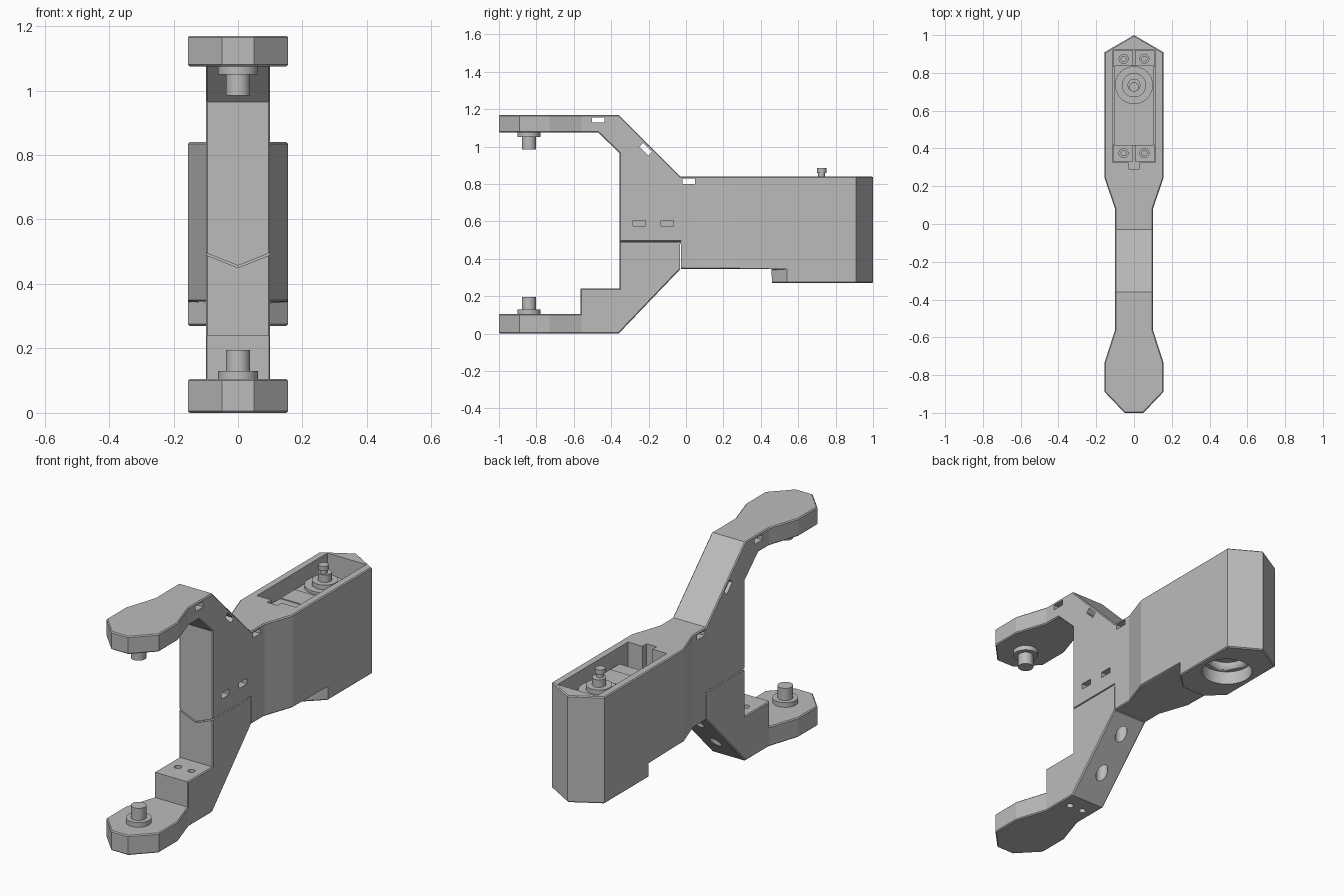
import bpy, bmesh, math
from mathutils import Vector, Matrix

cube = bpy.data.objects.get("Cube")
if cube:
    bpy.data.objects.remove(cube, do_unlink=True)

grey = bpy.data.materials.new("plain grey")
grey.use_nodes = True
GREY = (0.5, 0.5, 0.5, 1)
grey.diffuse_color = GREY
grey.node_tree.nodes["Principled BSDF"].inputs["Base Color"].default_value = GREY


def add(name, bm):
    bmesh.ops.recalc_face_normals(bm, faces=bm.faces)
    mesh = bpy.data.meshes.new(name)
    bm.to_mesh(mesh)
    bm.free()
    mesh.materials.append(grey)
    ob = bpy.data.objects.new(name, mesh)
    bpy.context.collection.objects.link(ob)
    return ob


def prism(name, pts, axis, lo, hi):
    """Extrude a flat outline along one axis."""
    place = {"x": lambda a, b, t: (t, a, b),
             "y": lambda a, b, t: (a, t, b),
             "z": lambda a, b, t: (a, b, t)}[axis]
    bm = bmesh.new()
    face = bm.faces.new([bm.verts.new(place(a, b, lo)) for a, b in pts])
    new = bmesh.ops.extrude_face_region(bm, geom=[face])["geom"]
    shift = Vector(place(0, 0, hi - lo))
    bmesh.ops.translate(bm, vec=shift, verts=[g for g in new if isinstance(g, bmesh.types.BMVert)])
    return add(name, bm)


def box(name, x0, x1, y0, y1, z0, z1):
    return prism(name, [(x0, y0), (x1, y0), (x1, y1), (x0, y1)], "z", z0, z1)


def rod(name, x, y, r, z0, z1, sides=32):
    bm = bmesh.new()
    bmesh.ops.create_cone(bm, cap_ends=True, segments=sides, radius1=r, radius2=r, depth=z1 - z0,
                          matrix=Matrix.Translation((x, y, (z0 + z1) / 2)))
    ob = add(name, bm)
    smooth(ob)
    return ob


def select(ob):
    bpy.ops.object.select_all(action="DESELECT")
    ob.select_set(True)
    bpy.context.view_layer.objects.active = ob


def smooth(ob):
    select(ob)
    bpy.ops.object.shade_smooth_by_angle(angle=math.radians(30))


def carve(target, cutter, op="DIFFERENCE"):
    cutter.hide_render = True
    mod = target.modifiers.new("cut", "BOOLEAN")
    mod.operation, mod.solver, mod.object = op, "EXACT", cutter
    select(target)
    bpy.ops.object.modifier_apply(modifier=mod.name)
    bpy.data.objects.remove(cutter, do_unlink=True)


# Gripper frame: side profile crossed with plan outline
side = [(-1, 0), (-.36, 0), (-.03, .345), (.46, .345), (.46, .27), (1.1, .27), (1.1, .84),
        (-.03, .84), (-.36, 1.17), (-1.1, 1.17), (-1.1, 1.075), (-.47, 1.075), (-.355, .965),
        (-.355, .24), (-.565, .24), (-.565, .105), (-1.1, .105), (-1.1, 0)]
half = [(.05, -1), (.155, -.89), (.155, -.73), (.1, -.56), (.1, .08), (.155, .24), (.155, .91)]
plan = half + [(0, 1)] + [(-x, y) for x, y in reversed(half)]
frame = prism("gripper_frame", side[1:], "x", -.3, .3)
carve(frame, prism("plan", plan, "z", -.5, 1.5), "INTERSECT")
for s in (-1, 1):
    carve(frame, prism("corner", [(s * .07, .44), (s * .07, .46), (s * .16, .545), (s * .2, .44)],
                       "z", .2, .345))

# Chamfer where side walls meet the profile faces
bm = bmesh.new()
bm.from_mesh(frame.data)
bmesh.ops.remove_doubles(bm, verts=bm.verts, dist=1e-4)
bmesh.ops.dissolve_limit(bm, angle_limit=.02, verts=bm.verts, edges=bm.edges)
bm.normal_update()


def is_wall(f):
    return abs(f.normal.x) > .3 or f.calc_center_median().y < -.98


rims = [e for e in bm.edges if len(e.link_faces) == 2
        and is_wall(e.link_faces[0]) != is_wall(e.link_faces[1])]
bmesh.ops.bevel(bm, geom=rims, offset=.016, offset_type="OFFSET", segments=1,
                affect="EDGES", clamp_overlap=True)
bm.to_mesh(frame.data)
bm.free()

# Motor pocket, cable notch and round recess underneath
carve(frame, box("pocket", -.115, .115, .325, .92, .42, 1))
carve(frame, box("notch", -.03, .03, .29, .34, .42, 1))
carve(frame, rod("recess", 0, .72, .125, .2, .34, 40))
carve(frame, rod("inner_recess", 0, .72, .1, .3, .38, 40))

# Parting gap between upper and lower halves
vee = [(-.2, .53), (0, .45), (.2, .53)]
carve(frame, prism("gap", vee + [(x, z + .007) for x, z in reversed(vee)], "y", -.5, -.028))
carve(frame, box("gap_back", -.2, .2, -.032, -.028, .3, .48))

# Tie slots through the arm
for y, z, tilt in ((-.47, 1.142, 0), (-.215, .985, -45), (.015, .815, 0)):
    a = math.radians(tilt)
    rect = [(-.033, -.014), (.033, -.014), (.033, .014), (-.033, .014)]
    pts = [(y + u * math.cos(a) - v * math.sin(a), z + u * math.sin(a) + v * math.cos(a))
           for u, v in rect]
    carve(frame, prism("slot", pts, "x", -.3, .3))

# Screw holes with nut slots on the left side
for y in (-.25, -.1):
    carve(frame, rod("screw", 0, y, .017, -.1, .62, 20))
    carve(frame, rod("screw_head", 0, y, .03, -.1, y + .47, 20))
    carve(frame, box("nut_slot", -.03, .2, y - .033, y + .033, .575, .605))
for s in (-1, 1):
    carve(frame, rod("step_screw", s * .04, -.45, .018, -.1, .3, 16))

# Pivot collars and pins on the two pads
for name, base, d in (("lower", .105, 1), ("upper", 1.075, -1)):
    for part, r, h in (("collar", .062, .025), ("pin", .038, .09)):
        lo, hi = sorted((base - d * .01, base + d * h))
        rod(f"{name}_{part}", 0, -.84, r, lo, hi)

# Motor body with ears, raised label panel and output shaft
box("motor_body", -.103, .103, .415, .838, .43, .76)
box("motor_label", -.098, .098, .5, .62, .755, .765)
for name, y0, y1 in (("front", .33, .42), ("back", .83, .918)):
    for s in (-1, 1):
        ear = box(f"motor_{name}_ear", *sorted((s * .004, s * .108)), y0, y1, .68, .71)
        carve(ear, rod("ear_hole", s * .055, (y0 + y1) / 2, .024, .6, .8, 20))
        rod(f"motor_{name}_screw", s * .055, (y0 + y1) / 2, .016, .66, .72, 16)
rod("motor_gear_cover", 0, .735, .1, .75, .775, 40)
rod("shaft_collar", 0, .735, .064, .77, .8)
rod("shaft_base", 0, .735, .034, .8, .84)
rod("shaft", 0, .725, .018, .83, .885, 16)
rod("shaft_cap", 0, .725, .025, .86, .885, 16)
